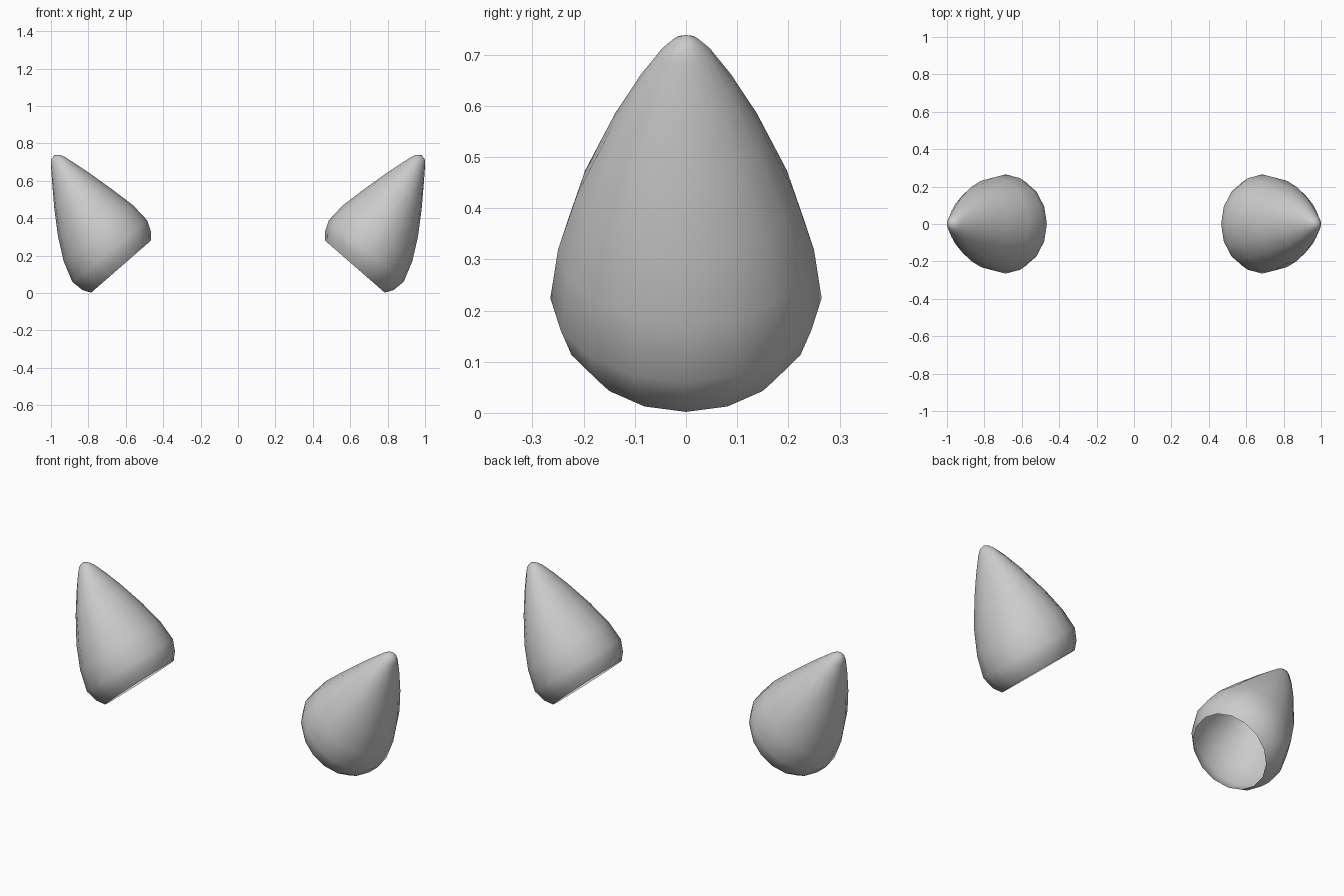
import bpy, bmesh, math
from mathutils import Vector

if "Cube" in bpy.data.objects:
    bpy.data.objects.remove(bpy.data.objects["Cube"])

SEGMENTS = 16
# Each ring: inner point (x, z), outer point (x, z), half width in y
RINGS = [
    ((0.466, 0.280), (0.785, 0.002), 0.212),   # open rim
    ((0.466, 0.330), (0.832, 0.016), 0.242),
    ((0.485, 0.388), (0.886, 0.060), 0.265),   # widest bulge
    ((0.560, 0.468), (0.932, 0.170), 0.250),
    ((0.670, 0.552), (0.962, 0.300), 0.213),
    ((0.800, 0.645), (0.982, 0.450), 0.150),
    ((0.880, 0.698), (0.993, 0.580), 0.095),
    ((0.925, 0.727), (1.000, 0.680), 0.050),
    ((0.950, 0.738), (1.000, 0.712), 0.027),
]
TIP = (0.982, 0, 0.738)


def ear(name, side):
    bm = bmesh.new()
    loops = []
    for inner, outer, half_y in RINGS:
        a = Vector((inner[0], 0, inner[1]))
        b = Vector((outer[0], 0, outer[1]))
        mid, arm = (a + b) / 2, (b - a) / 2
        loop = []
        for i in range(SEGMENTS):
            t = 2 * math.pi * i / SEGMENTS
            p = mid + arm * math.cos(t) + Vector((0, half_y * math.sin(t), 0))
            loop.append(bm.verts.new((p.x * side, p.y, p.z)))
        loops.append(loop)
    # skin between rings, then close the tip
    for lo, hi in zip(loops, loops[1:]):
        for i in range(SEGMENTS):
            j = (i + 1) % SEGMENTS
            bm.faces.new((lo[i], lo[j], hi[j], hi[i]))
    tip = bm.verts.new((TIP[0] * side, TIP[1], TIP[2]))
    for i in range(SEGMENTS):
        bm.faces.new((loops[-1][i], loops[-1][(i + 1) % SEGMENTS], tip))
    # make the shell face outward
    bm.normal_update()
    centre = Vector((0.72 * side, 0, 0.3))
    for f in bm.faces:
        if f.normal.dot(f.calc_center_median() - centre) < 0:
            f.normal_flip()
    for f in bm.faces:
        f.smooth = True
    mesh = bpy.data.meshes.new(name)
    bm.to_mesh(mesh)
    bm.free()
    obj = bpy.data.objects.new(name, mesh)
    bpy.context.collection.objects.link(obj)


# Mirrored pair of hollow pointed ears
ear("right_ear", 1)
ear("left_ear", -1)
